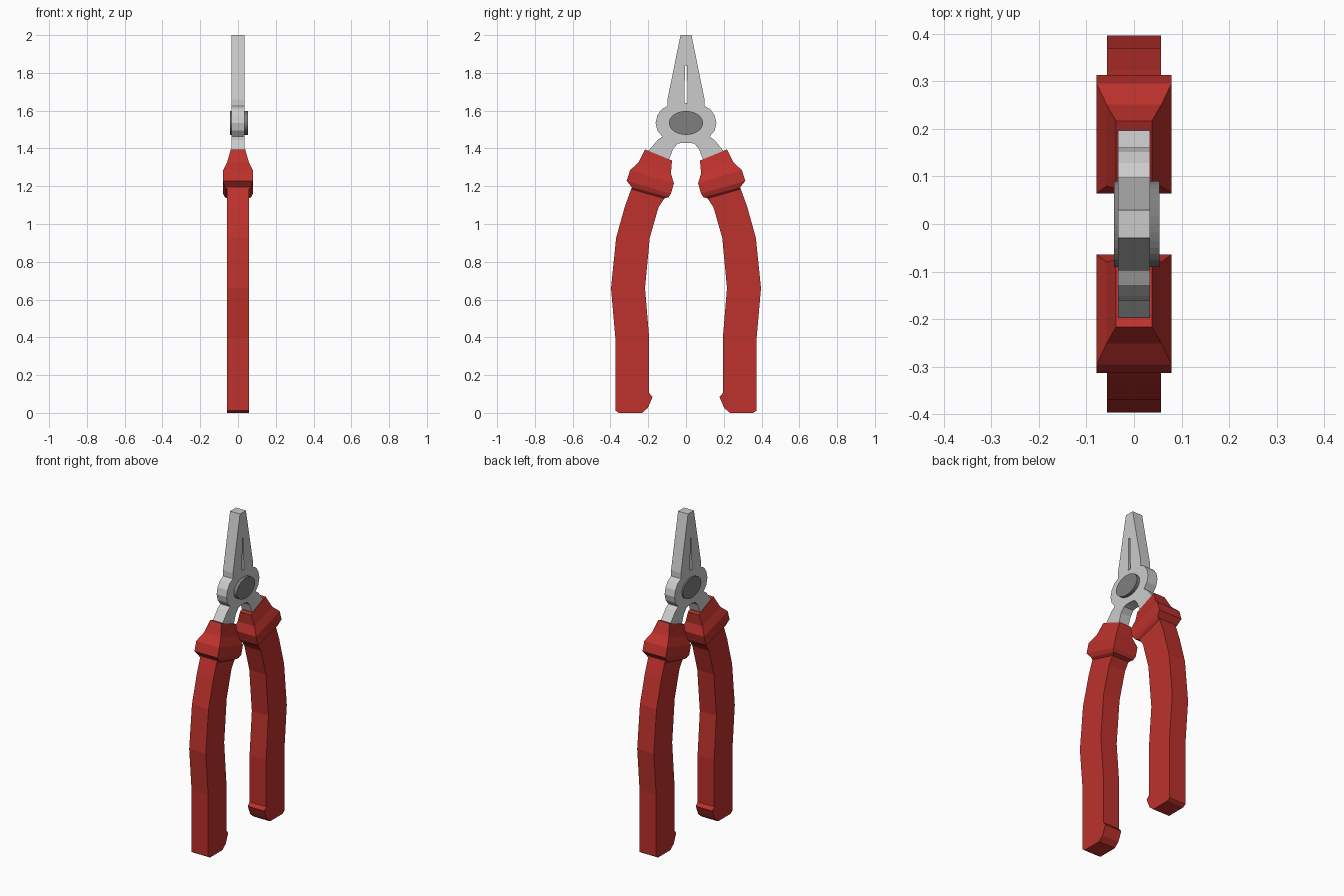
import bpy, bmesh, math

if "Cube" in bpy.data.objects:
    bpy.data.objects.remove(bpy.data.objects["Cube"])

def material(name, rgb):
    m = bpy.data.materials.new(name)
    m.diffuse_color = (*rgb, 1)
    m.use_nodes = True
    m.node_tree.nodes["Principled BSDF"].inputs["Base Color"].default_value = m.diffuse_color
    return m

RED = material("red_grip", (0.51, 0.031, 0.025))
DARK = material("dark_steel", (0.21, 0.21, 0.21))
STEEL = material("steel", (0.70, 0.70, 0.70))

def finish(bm, name, mat, mirror=True):
    bmesh.ops.recalc_face_normals(bm, faces=bm.faces)
    mesh = bpy.data.meshes.new(name)
    bm.to_mesh(mesh)
    bm.free()
    mesh.materials.append(mat)
    ob = bpy.data.objects.new(name, mesh)
    bpy.context.collection.objects.link(ob)
    if mirror:
        mod = ob.modifiers.new("mirror", 'MIRROR')
        mod.use_axis = (False, True, False)
        mod.merge_threshold = 0.0005
    return ob

# Grips with collars: four-sided rings (outer y, outer z, inner y, inner z, half width)
rings = [
    (.355, .000, .233, .000, .057),
    (.374, .012, .202, .026, .057),
    (.374, .085, .177, .085, .057),
    (.374, .105, .195, .105, .057),
    (.374, .397, .195, .397, .057),
    (.397, .660, .217, .660, .057),
    (.370, .926, .192, .926, .057),
    (.323, 1.095, .145, 1.090, .057),
    (.290, 1.185, .115, 1.135, .057),
    (.287, 1.195, .092, 1.142, .070),
    (.314, 1.228, .080, 1.160, .079),
    (.296, 1.285, .064, 1.215, .079),
    (.252, 1.325, .080, 1.268, .058),
    (.217, 1.395, .074, 1.336, .038),
]
bm = bmesh.new()
prev = None
for oy, oz, iy, iz, w in rings:
    ring = [bm.verts.new(p) for p in
            ((-w, oy, oz), (w, oy, oz), (w, iy, iz), (-w, iy, iz))]
    if prev:
        for i in range(4):
            j = (i + 1) % 4
            bm.faces.new((prev[i], prev[j], ring[j], ring[i]))
    else:
        bm.faces.new(ring)
    prev = ring
bm.faces.new(prev)
finish(bm, "grips", RED)

# Steel body: half outline of jaw, joint and tang, with a slot between the jaws
half = [
    (0, 2.0), (.029, 2.0), (.098, 1.66), (.098, 1.625),
    (.128, 1.608), (.152, 1.575), (.161, 1.535), (.152, 1.495), (.125, 1.462),
    (.150, 1.445), (.196, 1.390), (.205, 1.340), (.110, 1.310),
    (.084, 1.355), (.070, 1.395), (.045, 1.425), (.020, 1.430), (0, 1.430),
    (0, 1.64), (.009, 1.64), (.005, 1.84), (0, 1.84),
]
T = .034
bm = bmesh.new()
face = bm.faces.new([bm.verts.new((-T, y, z)) for y, z in half])
out = bmesh.ops.extrude_face_region(bm, geom=[face])
bmesh.ops.translate(bm, vec=(2 * T, 0, 0),
                    verts=[v for v in out["geom"] if isinstance(v, bmesh.types.BMVert)])
seam = [f for f in bm.faces if all(abs(v.co.y) < 1e-5 for v in f.verts)]
bmesh.ops.delete(bm, geom=seam, context='FACES')
finish(bm, "jaws", STEEL)

# Oval rivet through the joint
bm = bmesh.new()
bmesh.ops.create_cone(bm, cap_ends=True, segments=32, radius1=1, radius2=1, depth=1)
for v in bm.verts:
    x, y, z = v.co
    v.co = (-.042 if z < 0 else .054, .09 * x, 1.535 + .063 * y)
finish(bm, "rivet", DARK, mirror=False)
